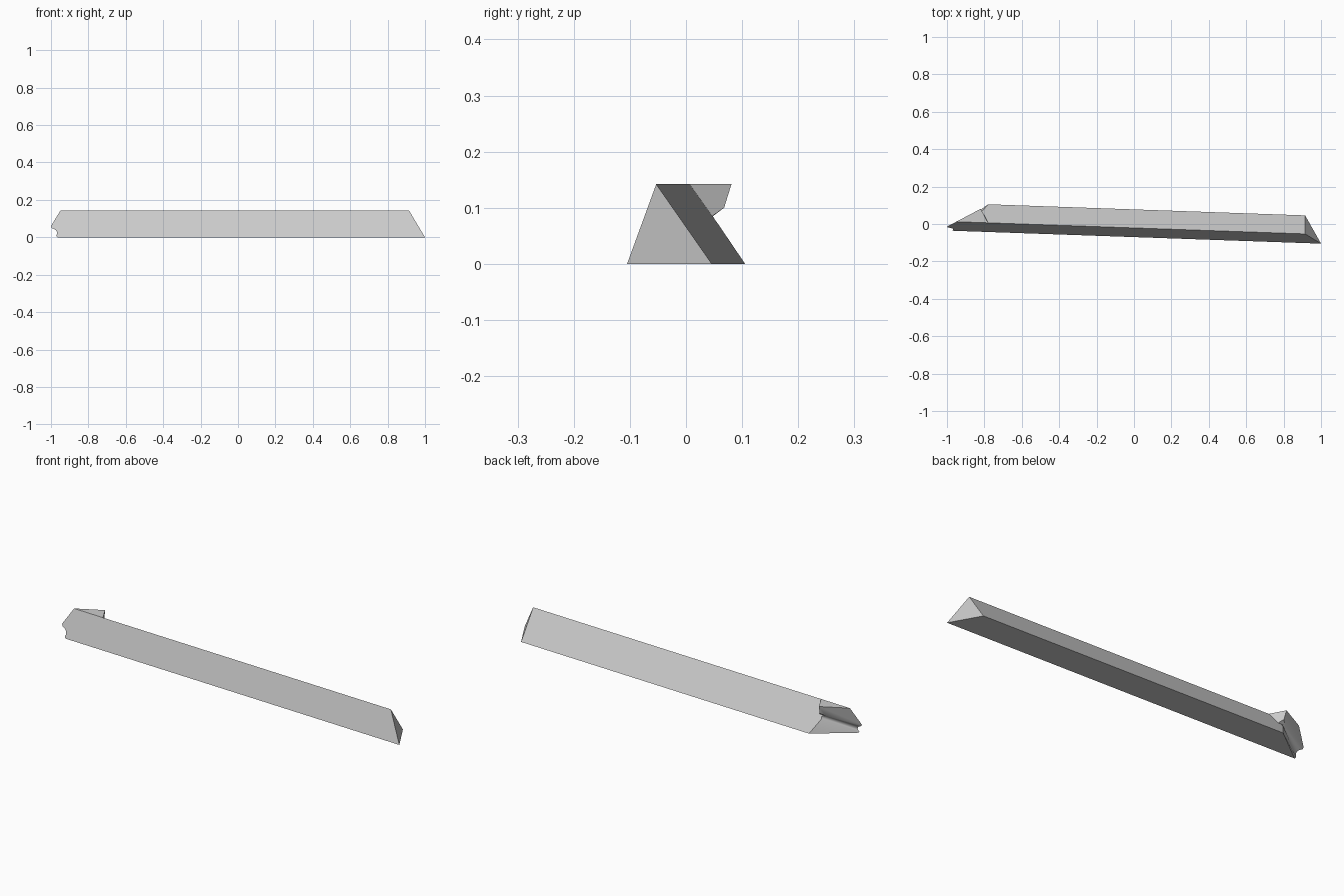
import bpy
import bmesh
from mathutils import Vector

cube = bpy.data.objects.get("Cube")
if cube:
    bpy.data.objects.remove(cube, do_unlink=True)

steel = bpy.data.materials.new("light grey")
steel.use_nodes = True
grey = (0.6, 0.6, 0.6, 1)
steel.diffuse_color = grey
steel.node_tree.nodes["Principled BSDF"].inputs["Base Color"].default_value = grey

TOP = 0.142
SKEW = 0.035


def front(x, z):
    """Point on the leaning front plane of the bar."""
    return Vector((x, -0.105 + SKEW * (1 - x) + 0.345 * z, z))


def back(x, z):
    """Point on the leaning back plane of the bar."""
    return Vector((x, 0.043 + SKEW * (1 - x) - 0.697 * z, z))


def arc(a, control, b, steps=6):
    """Curved edge of the scooped groove."""
    return [a * (1 - t) ** 2 + control * 2 * t * (1 - t) + b * t * t
            for t in (i / steps for i in range(steps + 1))]


bm = bmesh.new()


def vert(p):
    return bm.verts.new(p)


# Plain mitred end
ridge_end = vert(front(0.915, TOP))
front_end = vert(front(1, 0))
back_end = vert(back(0.915, 0))

# Notched end
ridge_tip = vert(front(-0.95, TOP))
side_tip = vert(front(-1, 0.06))
foot_tip = vert(front(-0.965, 0))
back_tip = vert(back(-0.78, 0))

# Fin branching off the ridge
fin_root = vert(back(-0.78, TOP))
fin_top = vert((-0.82, 0.081, TOP))
fin_low = vert((-0.816, 0.068, 0.1))
fin_joint = vert(back(-0.80, 0.085))

# Groove between the two end cuts
outer = [vert(p) for p in arc(front(-0.995, 0.049), front(-0.955, 0.035), front(-0.972, 0.008))]
inner = [vert(p) for p in arc(back(-0.838, 0.085), back(-0.805, 0.083), back(-0.82, 0.07))]

faces = [
    [ridge_end, front_end, back_end],
    [front_end, foot_tip, back_tip, back_end],
    [ridge_end, ridge_tip, side_tip, *outer, foot_tip, front_end],
    [ridge_end, back_end, back_tip, *reversed(inner), fin_joint, fin_root],
    [ridge_end, fin_root, ridge_tip],
    [ridge_tip, fin_root, fin_top],
    [fin_root, fin_joint, fin_low, fin_top],
    [fin_joint, inner[0], fin_low],
    [ridge_tip, fin_top, fin_low, inner[0], outer[0], side_tip],
    [back_tip, foot_tip, outer[-1], inner[-1]],
]
for i in range(len(outer) - 1):
    faces.append([outer[i], outer[i + 1], inner[i + 1], inner[i]])
for f in faces:
    bm.faces.new(f)
bmesh.ops.recalc_face_normals(bm, faces=bm.faces)

mesh = bpy.data.meshes.new("notched_bar")
bm.to_mesh(mesh)
bm.free()
mesh.materials.append(steel)
bar = bpy.data.objects.new("notched_bar", mesh)
bpy.context.collection.objects.link(bar)

# Smooth groove, crisp edges elsewhere
bpy.ops.object.select_all(action="DESELECT")
bar.select_set(True)
bpy.context.view_layer.objects.active = bar
bpy.ops.object.shade_smooth_by_angle(angle=0.6)
